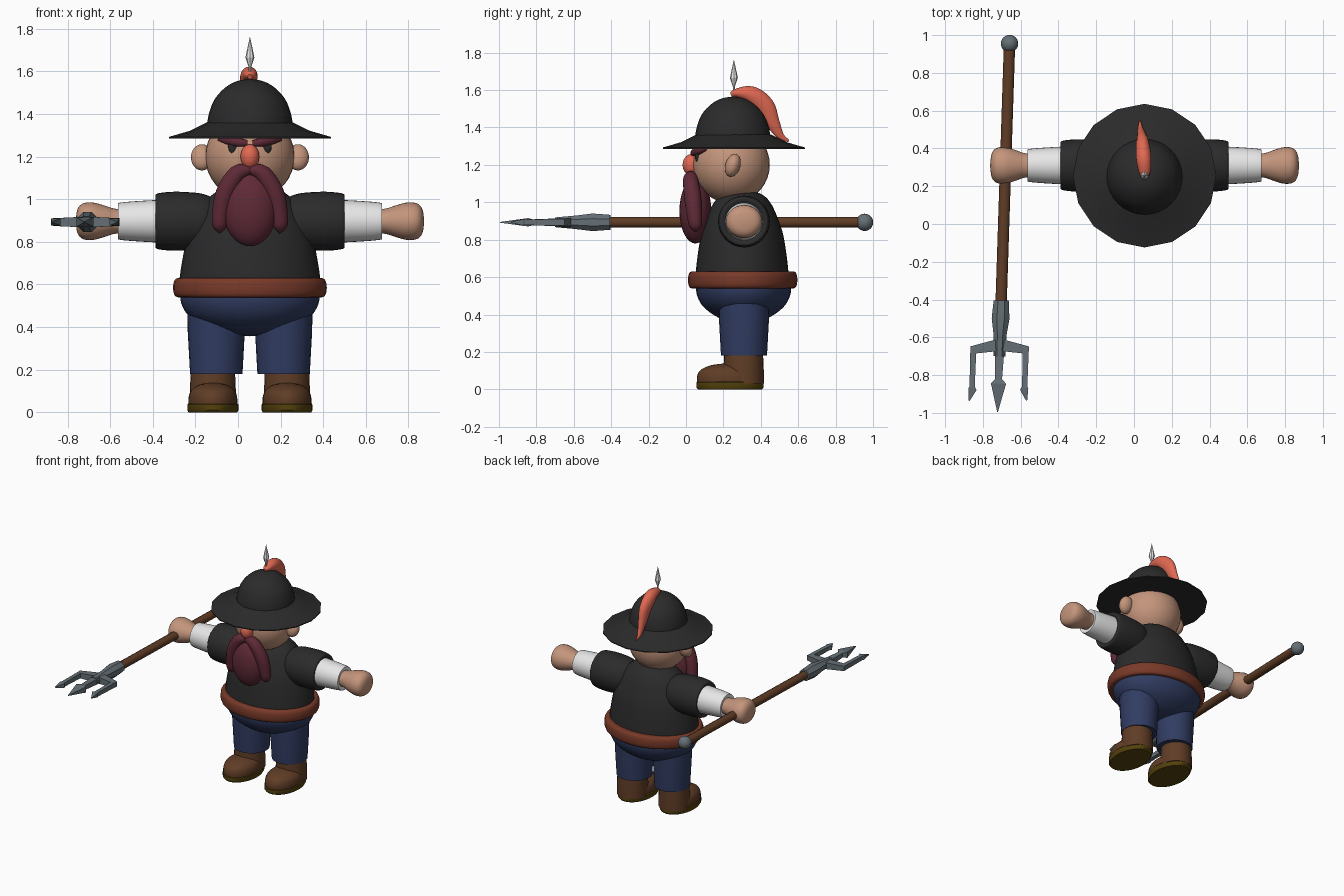
import bpy, bmesh, math
from mathutils import Vector, Matrix

if "Cube" in bpy.data.objects:
    bpy.data.objects.remove(bpy.data.objects["Cube"])

CX = 0.056                     # body's centre line
X, Y, Z = Vector((1, 0, 0)), Vector((0, 1, 0)), Vector((0, 0, 1))
SIDES = (("left", 1), ("right", -1))


def colour(name, r, g, b):
    m = bpy.data.materials.new(name)
    m.use_nodes = True
    m.diffuse_color = (r, g, b, 1)
    bsdf = m.node_tree.nodes["Principled BSDF"]
    bsdf.inputs["Base Color"].default_value = (r, g, b, 1)
    bsdf.inputs["Roughness"].default_value = 0.8
    return m


BLACK = colour("charcoal cloth", .024, .024, .024)
SKIN = colour("skin", .55, .3, .2)
WHITE = colour("white cloth", .8, .8, .8)
BLUE = colour("navy trousers", .03, .045, .12)
BELT = colour("russet leather", .19, .042, .022)
BROWN = colour("brown leather", .115, .046, .019)
SOLE = colour("olive sole", .09, .055, .004)
MAROON = colour("maroon hair", .115, .023, .038)
CORAL = colour("coral", .75, .14, .085)
STEEL = colour("steel", .13, .16, .18)


def finish(name, bm, mat, angle=40):
    bmesh.ops.remove_doubles(bm, verts=bm.verts, dist=1e-5)
    bmesh.ops.recalc_face_normals(bm, faces=bm.faces)
    me = bpy.data.meshes.new(name)
    bm.to_mesh(me)
    bm.free()
    me.materials.append(mat)
    ob = bpy.data.objects.new(name, me)
    bpy.context.collection.objects.link(ob)
    bpy.ops.object.select_all(action='DESELECT')
    ob.select_set(True)
    bpy.context.view_layer.objects.active = ob
    bpy.ops.object.shade_smooth_by_angle(angle=math.radians(angle))
    return ob


def skin(name, mat, rings, n, phase=0.0, angle=40):
    """Bridge elliptical rings given as (centre, u, v)."""
    bm = bmesh.new()
    loops = []
    for c, u, v in rings:
        a = [(i + phase) / n * math.tau for i in range(n)]
        loops.append([bm.verts.new(c + u * math.cos(t) + v * math.sin(t)) for t in a])
    for p, q in zip(loops, loops[1:]):
        for i in range(n):
            j = (i + 1) % n
            bm.faces.new((p[i], p[j], q[j], q[i]))
    bm.faces.new(loops[0])
    bm.faces.new(loops[-1])
    return finish(name, bm, mat, angle)


def rounded(pts, steps=4):
    """Smooth curve through the stations."""
    pts = [Vector(p) for p in pts]
    out = []
    for i in range(len(pts) - 1):
        a, b, c, d = pts[max(i - 1, 0)], pts[i], pts[i + 1], pts[min(i + 2, len(pts) - 1)]
        for k in range(steps):
            t = k / steps
            out.append(b + (c - a) * (t / 2) + (a * 2 - b * 5 + c * 4 - d) * (t * t / 2)
                       + (b * 3 - a - c * 3 + d) * (t ** 3 / 2))
    return out + [pts[-1]]


def lathe(name, mat, profile, centre, squash=1.0, axis=Z, n=32, soft=True, angle=40):
    """Turn (radius, distance) pairs about an axis; squash narrows the depth."""
    pts = rounded(profile) if soft else profile
    u = X if axis == Z else Z
    c = Vector(centre)
    return skin(name, mat, [(c + axis * h, u * max(r, 0), Y * (max(r, 0) * squash))
                            for r, h in pts], n, angle=angle)


def tube(name, mat, stations, ref, n=16, soft=True, angle=40):
    """Sweep along (x, y, z, width along ref, other width) stations."""
    pts = rounded([Vector(s) for s in stations]) if soft else [Vector(s) for s in stations]
    pos = [Vector(p[:3]) for p in pts]
    k = 1 / math.cos(math.pi / n)
    rings = []
    for i, p in enumerate(pts):
        t = pos[min(i + 1, len(pos) - 1)] - pos[max(i - 1, 0)]
        side = t.cross(ref).normalized()
        rings.append((pos[i], ref * (max(p[3], 0) * k), side * (max(p[4], 0) * k)))
    return skin(name, mat, rings, n, phase=.5, angle=angle)


def ball(name, mat, centre, radii, tilt=0.0):
    bm = bmesh.new()
    m = (Matrix.Translation(centre) @ Matrix.Rotation(tilt, 4, 'X')
         @ Matrix.Diagonal((*radii, 1)))
    bmesh.ops.create_uvsphere(bm, u_segments=32, v_segments=18, radius=1, matrix=m)
    return finish(name, bm, mat)


# Torso, belt and seat of the trousers
lathe("torso", BLACK, [(.325, .56), (.33, .63), (.3, .8), (.262, .9), (.2, 1.0),
                       (.12, 1.05), (0, 1.06)], (CX, .3, 0), .75)
lathe("belt", BELT, [(.31, .54), (.345, .542), (.359, .565), (.359, .605), (.345, .628),
                     (.31, .63)], (CX, .303, 0), .81)
lathe("trouser_seat", BLUE, [(.327, .57), (.322, .51), (.285, .45), (.21, .4),
                             (.12, .368), (0, .357)], (CX, .308, 0), .78)

# Legs, boots and arms
for side, s in SIDES:
    lathe(side + "_leg", BLUE, [(.136, .5), (.134, .38), (.123, .18)],
          (CX + s * .158, .31, 0), n=24, soft=False)
    fx = CX + s * .174
    lathe(side + "_boot_shaft", BROWN, [(.108, .03), (.108, .1), (.104, .19)],
          (fx, .308, 0), n=24, soft=False)
    lathe(side + "_boot_toe", BROWN, [(.114, .03), (.114, .07), (.1, .105), (.06, .13),
                                      (0, .14)], (fx, .228, 0), 1.48)
    lathe(side + "_boot_sole", SOLE, [(.114, 0), (.12, .01), (.12, .036), (.114, .043)],
          (fx, .235, 0), 1.5, soft=False)
    arm = (CX, .31, .897)
    lathe(side + "_sleeve", BLACK, [(.1, .15), (.128, .22), (.137, .3), (.138, .37),
                                    (.13, .435), (.115, .443), (.09, .43)],
          arm, axis=X * s)
    lathe(side + "_cuff", WHITE, [(.1, .4), (.099, .45), (.093, .55), (.087, .61),
                                  (.08, .619), (.05, .61)], arm, axis=X * s)
    lathe(side + "_hand", SKIN, [(.055, .59), (.06, .64), (.076, .69), (.088, .74),
                                 (.083, .785), (.055, .81), (0, .818)], arm, 1.1, axis=X * s)

# Head and face
ball("head", SKIN, (CX, .242, 1.2), (.21, .206, .205))
ball("nose", CORAL, (CX, .03, 1.2), (.044, .048, .058))
ball("beard", MAROON, (CX, .05, .955), (.127, .085, .175))
for side, s in SIDES:
    ball(side + "_ear", SKIN, (CX + s * .225, .25, 1.197), (.052, .04, .063), -.3)
    ball(side + "_eye", BLACK, (CX + s * .08, .06, 1.248), (.022, .012, .033))
    tube(side + "_eyebrow", MAROON, [(CX + s * .012, .042, 1.262, .014, .014),
                                     (CX + s * .05, .045, 1.267, .02, .02),
                                     (CX + s * .1, .07, 1.276, .02, .02),
                                     (CX + s * .15, .105, 1.284, .008, .008)], Y)
    tube(side + "_moustache", MAROON, [(CX, .03, 1.14, .03, .025),
                                       (CX + s * .06, .025, 1.12, .04, .04),
                                       (CX + s * .115, .035, 1.03, .045, .045),
                                       (CX + s * .138, .045, .93, .04, .04),
                                       (CX + s * .142, .05, .87, .032, .032),
                                       (CX + s * .14, .052, .838, 0, 0)], Y)

# Hat with spike and feather
HAT = (CX, .256, 0)
lathe("hat_crown", BLACK, [(.2, 1.29), (.2, 1.36), (.187, 1.42), (.162, 1.475),
                           (.115, 1.525), (.06, 1.555), (0, 1.565)], (CX, .25, 0))
lathe("hat_brim", BLACK, [(.17, 1.37), (.2, 1.362), (.28, 1.322), (.38, 1.293),
                          (.38, 1.286), (.19, 1.288)], HAT, n=16, soft=False)
lathe("hat_spike", WHITE, [(.006, 1.55), (.006, 1.62), (.021, 1.665), (.016, 1.69),
                           (0, 1.765)], HAT, n=8, soft=False, angle=20)
tube("hat_feather", CORAL, [(CX, .24, 1.575, .012, .012), (CX, .275, 1.585, .03, .025),
                            (CX - .005, .35, 1.575, .04, .046),
                            (CX - .01, .42, 1.515, .035, .052),
                            (CX - .015, .462, 1.43, .025, .038),
                            (CX - .022, .505, 1.355, .014, .02),
                            (CX - .025, .55, 1.328, .003, .006)], X)


# Trident held in the right hand, leaning slightly off the depth axis
def pole(dx, y, up, wide):
    return (-.69 + .0325 * y + dx, y, .893, up, wide)


tube("trident_shaft", BROWN, [pole(0, .94, .028, .03), pole(0, -.42, .028, .03)],
     Z, n=12, soft=False)
ball("trident_pommel", STEEL, pole(0, .955, 0, 0)[:3], (.046, .046, .046))
tube("trident_socket", STEEL, [pole(0, -.405, .04, .04), pole(0, -.5, .047, .047),
                               pole(0, -.59, .036, .034), pole(0, -.7, .026, .032)],
     Z, n=8, soft=False, angle=20)
tube("trident_centre_prong", STEEL, [pole(0, -.66, .022, .026), pole(0, -.82, .016, .018),
                                     pole(0, -.845, .022, .04), pole(0, -.995, .002, .002)],
     Z, n=4, soft=False, angle=20)
tube("trident_crossbar", STEEL, [pole(-.152, -.668, .018, .02), pole(-.03, -.645, .024, .03),
                                 pole(.03, -.645, .024, .03), pole(.152, -.668, .018, .02)],
     Z, n=4, soft=False, angle=20)
for side, s in SIDES:
    tube("trident_" + side + "_prong", STEEL,
         [pole(s * .139, -.65, .018, .016), pole(s * .139, -.86, .015, .014),
          pole(s * .137, -.875, .016, .022), pole(s * .152, -.935, .003, .003)],
         Z, n=4, soft=False, angle=20)
